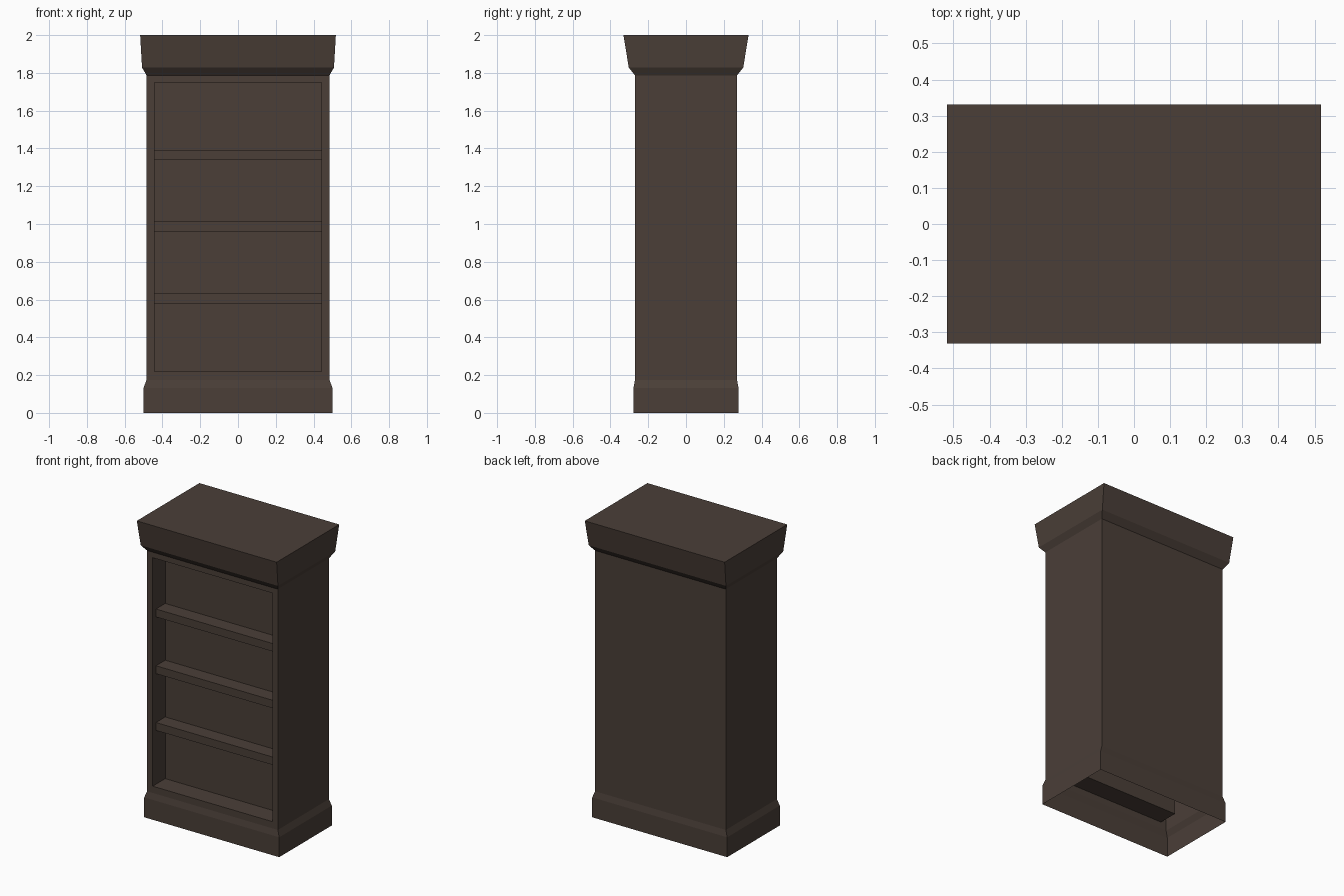
import bpy, bmesh

if "Cube" in bpy.data.objects:
    bpy.data.objects.remove(bpy.data.objects["Cube"])

wood = bpy.data.materials.new("dark_brown_wood")
wood.diffuse_color = (0.069, 0.049, 0.039, 1)
wood.use_nodes = True
wood.node_tree.nodes["Principled BSDF"].inputs["Base Color"].default_value = wood.diffuse_color


def rect(bm, hx, y0, y1, z):
    """Horizontal rectangle of vertices, starting front left, going anticlockwise."""
    return [bm.verts.new(p) for p in ((-hx, y0, z), (hx, y0, z), (hx, y1, z), (-hx, y1, z))]


def bridge(bm, a, b, skip=()):
    """Quads between two four-vertex loops."""
    for i in range(4):
        if i not in skip:
            j = (i + 1) % 4
            bm.faces.new((a[i], a[j], b[j], b[i]))


def finish(name, bm):
    me = bpy.data.meshes.new(name)
    bm.to_mesh(me)
    bm.free()
    me.materials.append(wood)
    ob = bpy.data.objects.new(name, me)
    bpy.context.collection.objects.link(ob)
    return ob


def moulding(name, profile, cap=False):
    """Rectangular moulding from (half width, half depth, height) steps."""
    bm = bmesh.new()
    rings = [rect(bm, hx, -hy, hy, z) for hx, hy, z in profile]
    for a, b in zip(rings, rings[1:]):
        bridge(bm, a, b)
    if cap:
        bm.faces.new(rings[-1])
    return finish(name, bm)


W, D = 0.484, 0.27            # case half width and half depth
Z0, Z1 = 0.175, 1.787         # case bottom and top
NW, NZ0, NZ1 = 0.443, 0.22, 1.75   # niche half width, bottom, top
BACK = -0.137                 # niche back panel

# Plinth, hollow and open underneath
moulding("plinth", [(0.5, 0.278, 0), (0.5, 0.278, 0.133), (W, D, Z0)])

# Flared cornice with flat top
moulding("cornice", [(W, D, Z1), (0.508, 0.303, 1.828), (0.518, 0.331, 2.0)], cap=True)

# Case: hollow shell with a shallow niche in the front
bm = bmesh.new()
lo, hi = rect(bm, W, -D, D, Z0), rect(bm, W, -D, D, Z1)
bridge(bm, lo, hi, skip=(0,))
outer = [lo[0], lo[1], hi[1], hi[0]]
corners = ((-NW, NZ0), (NW, NZ0), (NW, NZ1), (-NW, NZ1))
rim = [bm.verts.new((x, -D, z)) for x, z in corners]
back = [bm.verts.new((x, BACK, z)) for x, z in corners]
bridge(bm, outer, rim)
bridge(bm, rim, back)
bm.faces.new(back)
finish("case", bm)

# Three shelves, set back a little from the front
for i in range(3):
    z = 0.58 + 0.38 * i
    bm = bmesh.new()
    a, b = rect(bm, NW, -0.235, BACK, z), rect(bm, NW, -0.235, BACK, z + 0.053)
    bridge(bm, a, b)
    bm.faces.new(a[::-1])
    bm.faces.new(b)
    finish(f"shelf_{i + 1}", bm)
